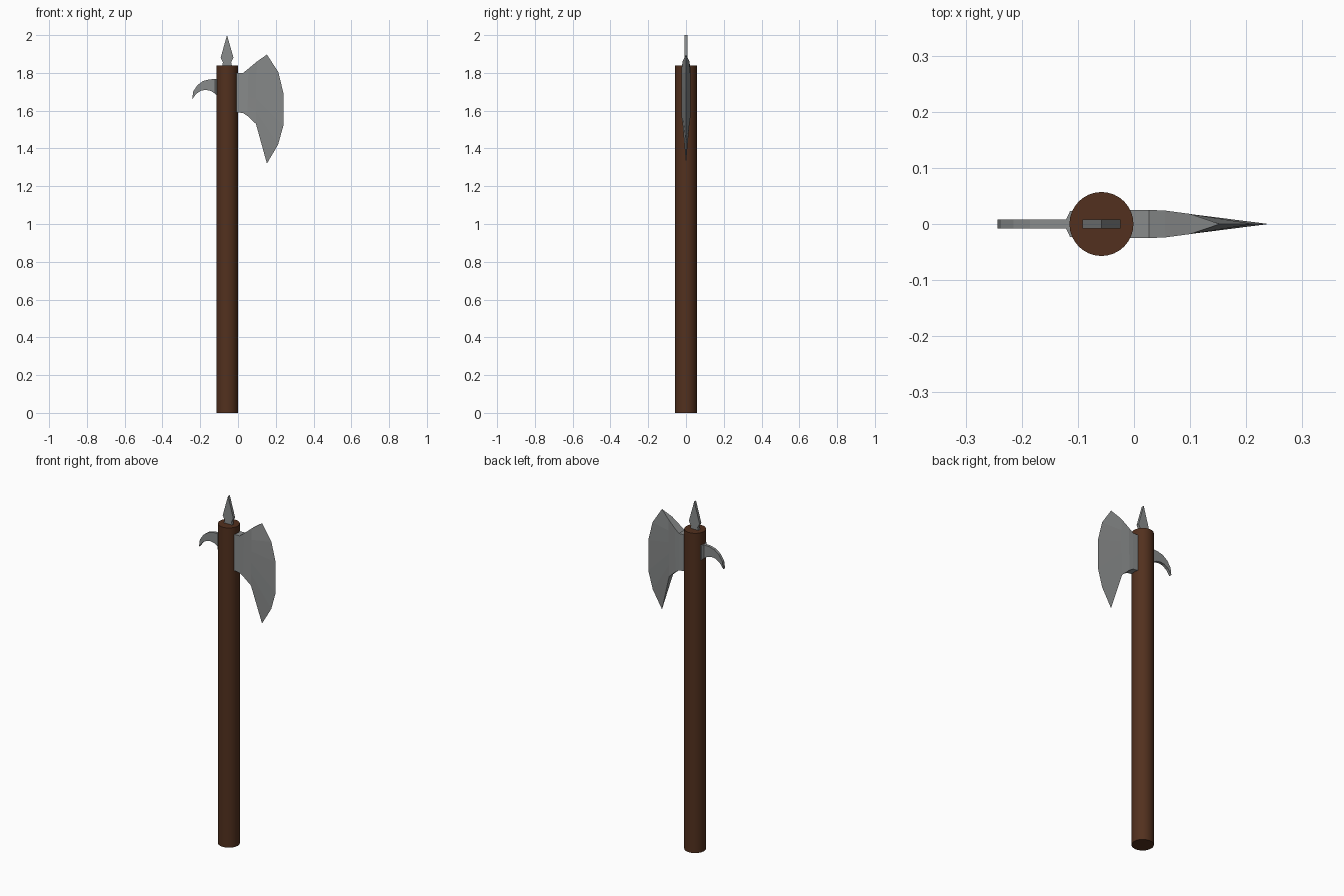
import bpy, bmesh
from mathutils import Vector

if "Cube" in bpy.data.objects:
    bpy.data.objects.remove(bpy.data.objects["Cube"])

CX = -0.058  # shaft axis


def material(name, color):
    m = bpy.data.materials.new(name)
    m.diffuse_color = color
    m.use_nodes = True
    m.node_tree.nodes["Principled BSDF"].inputs["Base Color"].default_value = m.diffuse_color
    return m


def loft(name, sections, mat):
    """Each section is a list of (x, z, half_thickness) rows, mirrored in y into a ring."""
    bm = bmesh.new()
    rings = []
    for rows in sections:
        pts = [(x, -h, z) for x, z, h in rows] + [(x, h, z) for x, z, h in reversed(rows)]
        rings.append([bm.verts.new(p) for p in pts])
    for a, b in zip(rings, rings[1:]):
        n = len(a)
        for i in range(n):
            j = (i + 1) % n
            bm.faces.new((a[i], a[j], b[j], b[i]))
    bm.faces.new(rings[0])
    bmesh.ops.remove_doubles(bm, verts=bm.verts, dist=0.0001)
    bmesh.ops.recalc_face_normals(bm, faces=bm.faces)
    me = bpy.data.meshes.new(name)
    bm.to_mesh(me)
    bm.free()
    me.materials.append(mat)
    ob = bpy.data.objects.new(name, me)
    bpy.context.collection.objects.link(ob)
    return ob


wood = material("wood", (0.085, 0.03, 0.013, 1))
steel = material("steel", (0.25, 0.26, 0.26, 1))

# Shaft
bpy.ops.mesh.primitive_cylinder_add(vertices=32, radius=0.057, depth=1.84, location=(CX, 0, 0.92))
shaft = bpy.context.object
shaft.name = "shaft"
shaft.data.materials.append(wood)
bpy.ops.object.shade_smooth_by_angle()

# Axe blade: straight columns from the socket outwards, then the sharp curved edge
blade = []
for x0, top, x1, bottom, h in [(-0.03, 1.80, -0.03, 1.595, 0.025),
                               (0.027, 1.80, 0.027, 1.587, 0.025),
                               (0.055, 1.822, 0.05, 1.572, 0.024),
                               (0.10, 1.86, 0.095, 1.53, 0.018)]:
    a, b = Vector((x0, top, h)), Vector((x1, bottom, h))
    blade.append([tuple(a.lerp(b, i / 5)) for i in range(6)])
blade.append([(0.153, 1.897, 0), (0.213, 1.805, 0), (0.24, 1.695, 0),
              (0.24, 1.52, 0), (0.212, 1.42, 0), (0.153, 1.32, 0)])
loft("axe_blade", blade, steel)

# Rear hook: upper and lower outline pairs, flared where it meets the shaft
hook = [(-0.085, 1.775, -0.085, 1.665, 0.025), (-0.114, 1.768, -0.114, 1.683, 0.023),
        (-0.121, 1.767, -0.121, 1.69, 0.008), (-0.15, 1.766, -0.145, 1.705, 0.008),
        (-0.185, 1.757, -0.17, 1.71, 0.008), (-0.215, 1.735, -0.195, 1.706, 0.008),
        (-0.237, 1.702, -0.22, 1.69, 0.008), (-0.243, 1.66, -0.243, 1.66, 0.008)]
loft("rear_hook", [[(x0, z0, h), (x1, z1, h)] for x0, z0, x1, z1, h in hook], steel)

# Top spike: flat leaf shape
spike = [(0.027, 1.83), (0.022, 1.857), (0.034, 1.88), (0.0, 2.0)]
loft("top_spike", [[(CX - w, z, 0.008), (CX + w, z, 0.008)] for w, z in spike], steel)
